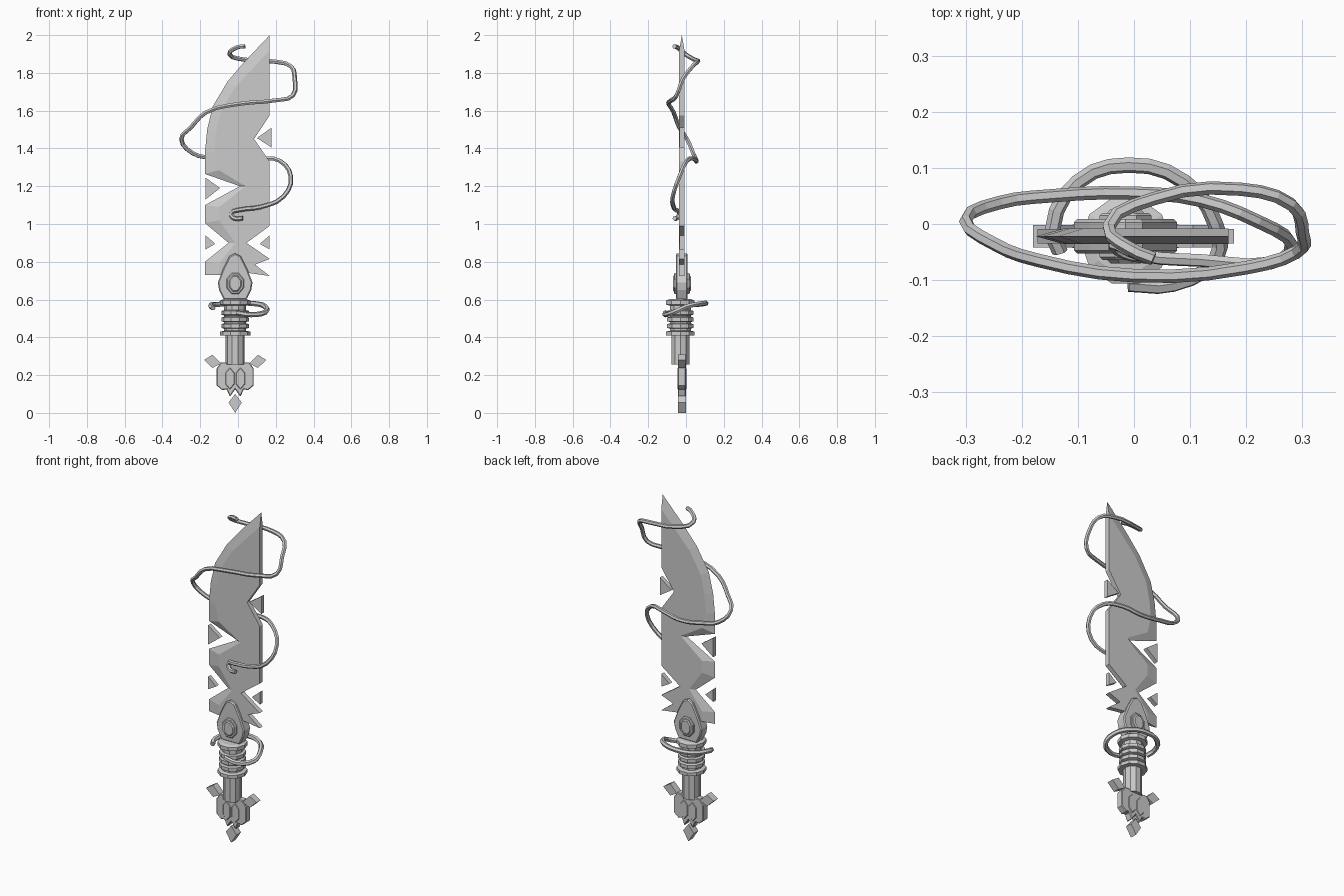
import bpy, bmesh, math

if "Cube" in bpy.data.objects:
    bpy.data.objects.remove(bpy.data.objects["Cube"])

CX, CY = -0.015, -0.022   # axis of the handle, mid plane of the blade


def finish(bm, name):
    bmesh.ops.recalc_face_normals(bm, faces=bm.faces)
    me = bpy.data.meshes.new(name)
    bm.to_mesh(me)
    bm.free()
    ob = bpy.data.objects.new(name, me)
    bpy.context.collection.objects.link(ob)
    return ob


def plate(name, pts, half, bevel=0.0):
    """Flat outline in x/z given thickness in y."""
    bm = bmesh.new()
    a = [bm.verts.new((x, CY - half, z)) for x, z in pts]
    b = [bm.verts.new((x, CY + half, z)) for x, z in pts]
    bm.faces.new(a)
    bm.faces.new(b[::-1])
    n = len(pts)
    for i in range(n):
        bm.faces.new((a[i], b[i], b[(i + 1) % n], a[(i + 1) % n]))
    ob = finish(bm, name)
    if bevel:
        m = ob.modifiers.new("chamfer", 'BEVEL')
        m.width, m.segments, m.limit_method = bevel, 1, 'ANGLE'
        m.angle_limit = math.radians(60)
    return ob


def lathe(name, profile, sides=10, cy=-0.03):
    """Revolve (radius, z) points about the handle axis."""
    bm = bmesh.new()
    rings = []
    for r, z in profile:
        rings.append([bm.verts.new((CX + r * math.sin(math.tau * (k + .5) / sides),
                                    cy + r * math.cos(math.tau * (k + .5) / sides), z))
                      for k in range(sides)])
    for p, q in zip(rings, rings[1:]):
        for k in range(sides):
            j = (k + 1) % sides
            bm.faces.new((p[k], p[j], q[j], q[k]))
    bm.faces.new(rings[0])
    bm.faces.new(rings[-1])
    return finish(bm, name)


def tendril(name, pts, radius):
    """Six-sided faceted tube through the points."""
    cu = bpy.data.curves.new(name + "_path", 'CURVE')
    cu.dimensions = '3D'
    cu.bevel_depth, cu.bevel_resolution = radius, 1
    cu.use_fill_caps = True
    cu.resolution_u = 3
    sp = cu.splines.new('BEZIER')
    sp.use_smooth = False
    sp.bezier_points.add(len(pts) - 1)
    for p, co in zip(sp.bezier_points, pts):
        p.co = co
        p.handle_left_type = p.handle_right_type = 'AUTO'
    tmp = bpy.data.objects.new(name + "_path", cu)
    bpy.context.collection.objects.link(tmp)
    me = bpy.data.meshes.new_from_object(tmp.evaluated_get(bpy.context.evaluated_depsgraph_get()))
    bpy.data.objects.remove(tmp)
    bpy.context.collection.objects.link(bpy.data.objects.new(name, me))


# Blade: sharp left edge, inset line where the bevel meets the flat, blunt right spine
edge = [(.168, 2.0), (.035, 1.86), (-.055, 1.755), (-.135, 1.62), (-.163, 1.5), (-.175, 1.38),
        (-.175, 1.265), (.01, 1.2), (-.175, 1.1), (-.175, 1.005), (-.05, .9), (-.175, .8), (-.175, .73)]
inset = [(.168, 1.92), (.065, 1.81), (-.015, 1.725), (-.09, 1.6), (-.115, 1.49), (-.125, 1.38),
         (-.1, 1.285), (.04, 1.2), (-.1, 1.09), (-.1, 1.02), (-.015, .9), (-.1, .79), (-.1, .73)]
spine = [(.06, .74), (.168, .725), (.09, .785), (.168, .815), (.045, .9), (.168, .99),
         (.168, 1.33), (.085, 1.45), (.168, 1.575)]
bm = bmesh.new()
tips = [bm.verts.new((x, CY, z)) for x, z in edge]
sides = []
for y in (CY - .014, CY + .014):
    ins = [bm.verts.new((x, y, z)) for x, z in inset]
    spn = [bm.verts.new((x, y, z)) for x, z in spine]
    bm.faces.new(ins + spn)
    for i in range(len(tips) - 1):
        bm.faces.new((tips[i], tips[i + 1], ins[i + 1], ins[i]))
    sides.append([ins[-1]] + spn + [ins[0]])
f, b = sides
for i in range(len(f) - 1):
    bm.faces.new((f[i], f[i + 1], b[i + 1], b[i]))
bm.faces.new((tips[0], f[-1], b[-1]))
bm.faces.new((tips[-1], f[0], b[0]))
finish(bm, "blade")

# Loose shards floating in the notches: outer x, inner x, top z, mid z, bottom z
for i, (xo, xi, zt, zm, zb) in enumerate([(-.172, -.095, 1.245, 1.19, 1.13), (-.172, -.12, .94, .895, .865),
                                          (.178, .1, 1.51, 1.455, 1.405), (.168, .115, .94, .895, .865)]):
    plate(f"blade_shard_{i + 1}", [(xo, zt), (xi, zm), (xo, zb)], .013)

# Guard with its faceted gem on both faces
half = [(0, .845), (.03, .83), (.065, .76), (.092, .69), (.085, .65), (.06, .6)]
plate("guard", [(CX + x, z) for x, z in half] + [(CX - x, z) for x, z in half[:0:-1]], .031, .006)


def oval(cx, cz, rx, rz, n=8):
    return [(cx + rx * math.sin(math.tau * (k + .5) / n), cz + rz * math.cos(math.tau * (k + .5) / n))
            for k in range(n)]


plate("guard_gem_setting", oval(CX, .685, .05, .06), .042, .005)
plate("guard_gem", oval(CX, .685, .036, .046), .048, .006)

# Handle: ringed collar and plain grip
profile = [(.08, .41), (.08, .43), (.058, .435)]
for z in (.45, .485, .52):
    profile += [(.058, z - .004), (.073, z), (.073, z + .02), (.058, z + .024)]
profile += [(.058, .568), (.08, .573), (.08, .595), (.06, .602)]
lathe("ringed_collar", profile)
lathe("grip", [(.05, .255), (.05, .42)])

# Pommel with twin inlays
half = [(.075, .268), (.098, .235), (.098, .145), (.068, .12), (.045, .125), (.028, .085), (0, .125)]
plate("pommel", [(CX + x, z) for x, z in half] + [(CX - x, z) for x, z in half[-2::-1]], .021, .004)
for s, side in ((-1, "left"), (1, "right")):
    hexa = [(0, .06), (.025, .03), (.025, -.03), (0, -.06), (-.025, -.03), (-.025, .03)]
    plate(f"pommel_inlay_{side}", [(CX + s * .028 + x, .182 + z) for x, z in hexa], .024, .004)
    # Floating diamonds beside the pommel
    dia = [(.075, .262), (.12, .308), (.165, .28), (.12, .238)]
    plate(f"pommel_diamond_{side}", [(CX + s * x, z) for x, z in dia], .02)
plate("pommel_diamond_bottom", [(CX, .1), (CX + .035, .055), (CX, 0), (CX - .035, .055)], .021)

# Tendril winding round the blade
tendril("blade_tendril", [
    (.035, -.062, 1.94), (-.005, -.045, 1.935), (-.045, -.005, 1.9), (.035, .045, 1.87), (.19, .062, 1.86),
    (.28, .035, 1.835), (.3, -.015, 1.77), (.29, -.05, 1.68), (.2, -.078, 1.655), (0, -.092, 1.635),
    (-.17, -.065, 1.59), (-.25, -.035, 1.51), (-.3, .005, 1.45), (-.24, .038, 1.375), (-.15, .05, 1.35),
    (0, .055, 1.33), (.12, .042, 1.345), (.22, .005, 1.335), (.28, -.035, 1.25), (.24, -.07, 1.145),
    (.12, -.065, 1.09), (.01, -.055, 1.075), (-.035, -.035, 1.055), (-.02, -.05, 1.03), (.025, -.06, 1.03)], .012)

# Tendril curled round the collar
tendril("collar_tendril", [
    (-.132, -.05, .555), (-.145, -.01, .568), (-.1, .075, .575), (-.01, .105, .58), (.09, .075, .578),
    (.145, 0, .562), (.147, -.06, .535), (.07, -.108, .52), (-.01, -.108, .53)], .014)
